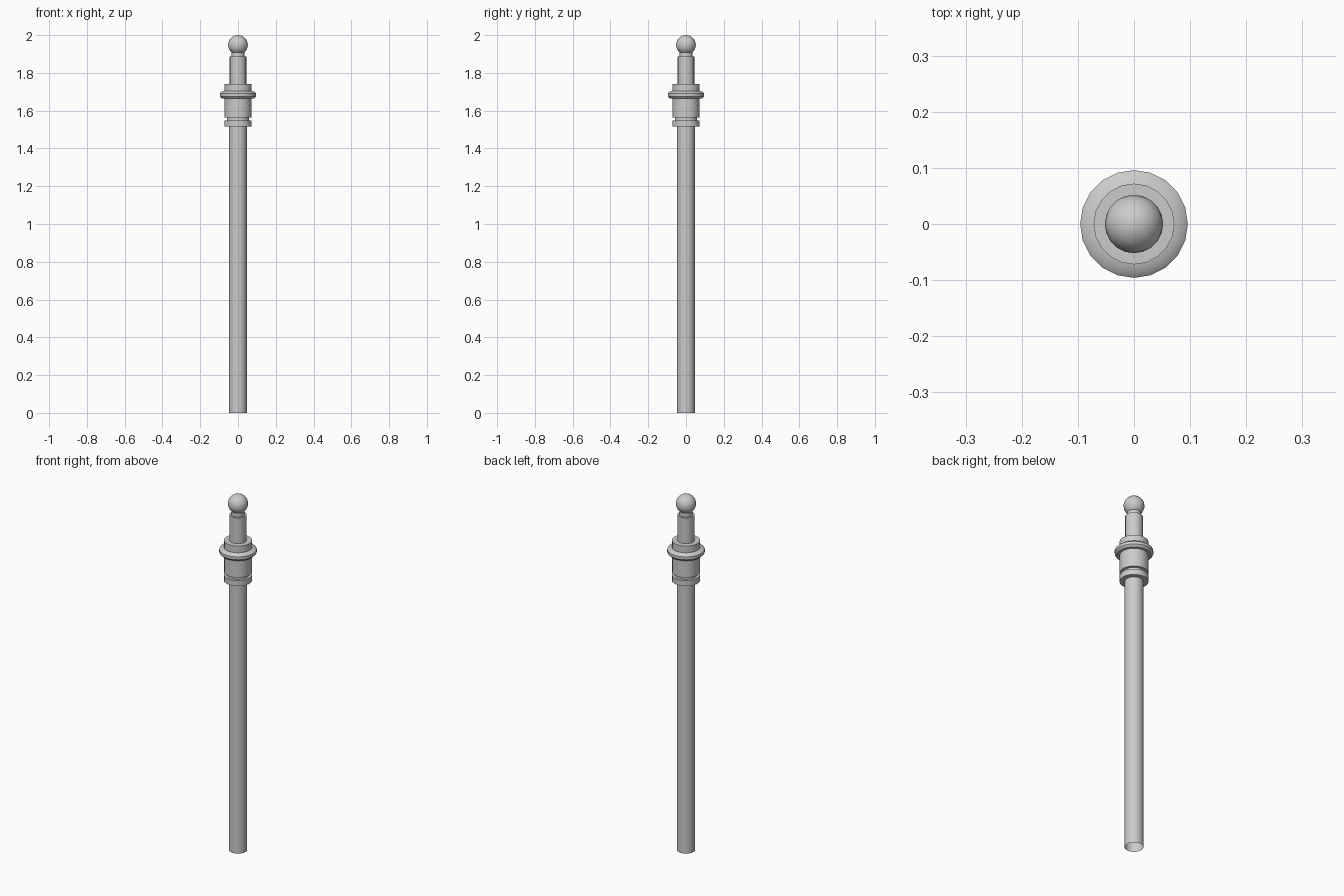
import bpy, bmesh
from math import radians, sin, cos, pi

if "Cube" in bpy.data.objects:
    bpy.data.objects.remove(bpy.data.objects["Cube"])

SIDES = 20


def lathe(name, profile):
    """Revolve an (r, z) profile about the z axis."""
    bm = bmesh.new()
    rings = []
    for r, z in profile:
        rings.append([bm.verts.new((r * sin(2 * pi * i / SIDES),
                                    r * cos(2 * pi * i / SIDES), z))
                      for i in range(SIDES)])
    for a, b in zip(rings, rings[1:]):
        for i in range(SIDES):
            j = (i + 1) % SIDES
            bm.faces.new((a[i], b[i], b[j], a[j]))
    finish(name, bm)


def finish(name, bm):
    me = bpy.data.meshes.new(name)
    bm.to_mesh(me)
    bm.free()
    ob = bpy.data.objects.new(name, me)
    bpy.context.collection.objects.link(ob)
    bpy.ops.object.select_all(action='DESELECT')
    ob.select_set(True)
    bpy.context.view_layer.objects.active = ob
    bpy.ops.object.shade_smooth_by_angle(angle=radians(35))


# long shaft, open at the foot
lathe("shaft", [(0.047, 0), (0.047, 1.516)])

# collar with groove and bevelled flange
lathe("collar", [
    (0.047, 1.516), (0.072, 1.516), (0.072, 1.548),
    (0.058, 1.548), (0.058, 1.564), (0.072, 1.564),
    (0.072, 1.665), (0.086, 1.665), (0.096, 1.676),
    (0.096, 1.692), (0.087, 1.70), (0.072, 1.704),
    (0.072, 1.742), (0.044, 1.742)])

# upper stem and narrow neck
lathe("upper_stem", [(0.044, 1.742), (0.044, 1.887),
                     (0.034, 1.887), (0.034, 1.911)])

# ball finial
bm = bmesh.new()
bmesh.ops.create_uvsphere(bm, u_segments=SIDES, v_segments=12, radius=0.052)
bmesh.ops.translate(bm, vec=(0, 0, 1.948), verts=bm.verts)
finish("ball_finial", bm)
